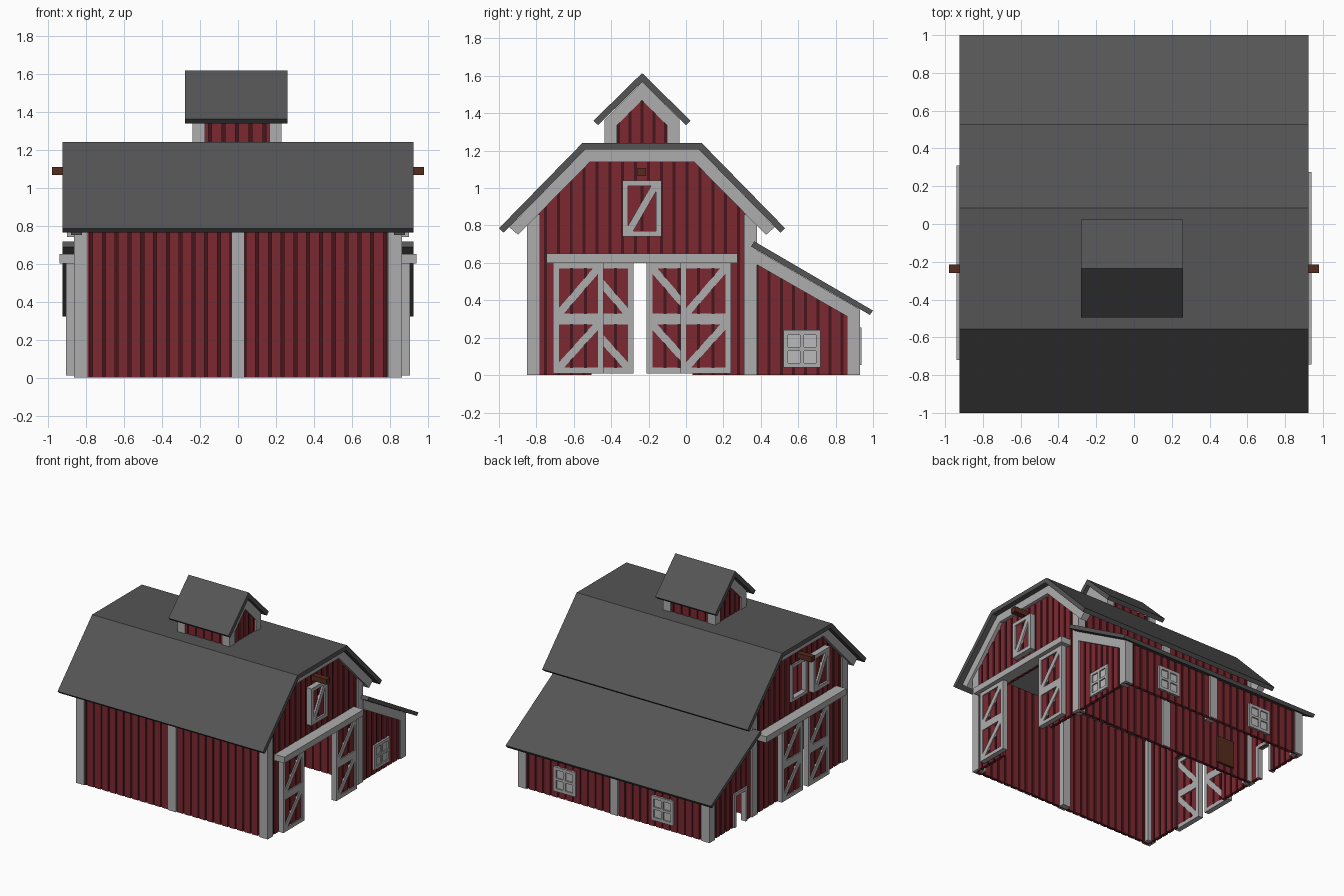
import bpy, bmesh
from mathutils import Vector

if "Cube" in bpy.data.objects:
    bpy.data.objects.remove(bpy.data.objects["Cube"])

def mat(name, c):
    m = bpy.data.materials.new(name)
    m.diffuse_color = (*c, 1)
    m.use_nodes = True
    m.node_tree.nodes["Principled BSDF"].inputs["Base Color"].default_value = m.diffuse_color
    return m

RED = mat("red_board", (0.2, 0.022, 0.03))
DARK = mat("dark_groove", (0.06, 0.008, 0.012))
TRIM = mat("pale_trim", (0.42, 0.42, 0.42))
ROOF = mat("roof_grey", (0.09, 0.09, 0.09))
BROWN = mat("brown_wood", (0.09, 0.025, 0.012))
GLASS = mat("pane", (0.5, 0.5, 0.5))
CY = -0.235          # centre line of the main barn


def prism(bm, poly, c0, c1, axis):
    """Extrude an (a, z) outline along the wall normal axis."""
    def p(a, z, c):
        return (c, a, z) if axis == 'x' else (a, c, z)
    lo = [bm.verts.new(p(a, z, c0)) for a, z in poly]
    hi = [bm.verts.new(p(a, z, c1)) for a, z in poly]
    bm.faces.new(lo)
    bm.faces.new(hi[::-1])
    n = len(poly)
    for i in range(n):
        bm.faces.new((lo[i], hi[i], hi[(i + 1) % n], lo[(i + 1) % n]))


def rect(a0, a1, z0, z1):
    return [(a0, z0), (a1, z0), (a1, z1), (a0, z1)]


def finish(bm, name, m):
    bmesh.ops.recalc_face_normals(bm, faces=bm.faces)
    me = bpy.data.meshes.new(name)
    bm.to_mesh(me)
    bm.free()
    me.materials.append(m)
    ob = bpy.data.objects.new(name, me)
    bpy.context.collection.objects.link(ob)
    return ob


def part(name, m, axis, c0, c1, polys):
    bm = bmesh.new()
    for q in polys:
        prism(bm, q, c0, c1, axis)
    return finish(bm, name, m)


def strips(a, b, z0, top, kinks, holes):
    """Outlines of a board from a to b, cut at roof kinks and around holes."""
    cuts = {a, b} | {k for k in kinks + [e for h in holes for e in h[:2]] if a < k < b}
    cuts = sorted(cuts)
    out = []
    for l, r in zip(cuts, cuts[1:]):
        z = z0
        for h in sorted(holes, key=lambda h: h[2]):
            if h[0] - 1e-6 <= l and r <= h[1] + 1e-6:
                if h[2] > z:
                    out.append(rect(l, r, z, h[2]))
                z = h[3]
        out.append([(l, z), (r, z), (r, top(r)), (l, top(l))])
    return out


def wall(name, axis, c, side, a0, a1, top, z0=0.0, kinks=[], holes=[]):
    """Boards over a dark core; c is the outer face, side the outward sign."""
    n = max(1, round((a1 - a0) / 0.068))
    w = (a1 - a0) / n
    boards = []
    for i in range(n):
        boards += strips(a0 + i * w + 0.008, a0 + (i + 1) * w - 0.008, z0, top, kinks, holes)
    part(name + "_boards", RED, axis, c, c - side * 0.028, boards)
    part(name + "_core", DARK, axis, c - side * 0.008, c - side * 0.02,
         strips(a0, a1, z0, top, kinks, holes))


def box(name, m, x0, x1, y0, y1, z0, z1):
    return part(name, m, 'x', x0, x1, [rect(y0, y1, z0, z1)])


def frame(a0, a1, z0, z1, w):
    return [rect(a0, a0 + w, z0, z1), rect(a1 - w, a1, z0, z1),
            rect(a0 + w, a1 - w, z0, z0 + w), rect(a0 + w, a1 - w, z1 - w, z1)]


def brace(a0, a1, z0, z1, s, w=0.04):
    """Diagonal bar; s=1 rises with a, s=-1 falls."""
    if s < 0:
        a0, a1 = a1, a0
    d = w if a1 > a0 else -w
    return [(a0, z0), (a0 + d * 0.7, z0), (a1, z1 - w * 0.7), (a1, z1),
            (a1 - d * 0.7, z1), (a0, z0 + w * 0.7)]


def window(name, axis, c, side, a, z):
    bars = frame(a - 0.1, a + 0.1, z - 0.1, z + 0.1, 0.025)
    bars += [rect(a - 0.01, a + 0.01, z - 0.08, z + 0.08)]
    bars += [rect(a - 0.08, a - 0.01, z - 0.01, z + 0.01), rect(a + 0.01, a + 0.08, z - 0.01, z + 0.01)]
    part(name + "_frame", TRIM, axis, c - side * 0.03, c + side * 0.015, bars)
    part(name + "_panes", GLASS, axis, c - side * 0.025, c + side * 0.005,
         [rect(a - 0.08, a + 0.08, z - 0.08, z + 0.08)])


# Roofs
part("main_roof", ROOF, 'x', -0.925, 0.925, [[
    (-1.0, 0.785), (-0.555, 1.24), (0.085, 1.24), (0.53, 0.785),
    (0.505, 0.762), (0.07, 1.205), (-0.54, 1.205), (-0.975, 0.762)]])
part("lean_to_roof", ROOF, 'x', -0.925, 0.925, [[
    (0.365, 0.715), (1.0, 0.345), (0.983, 0.322), (0.348, 0.688)]])
part("cupola_roof", ROOF, 'x', -0.28, 0.26, [[
    (CY - 0.26, 1.36), (CY, 1.615), (CY + 0.26, 1.36),
    (CY + 0.235, 1.337), (CY, 1.567), (CY - 0.235, 1.337)]])

# Long walls and the posts on them
wall("front_wall", 'y', -0.842, -1, -0.84, 0.84, lambda a: 0.87)
wall("back_wall", 'y', 0.372, 1, -0.84, 0.84, lambda a: 0.87)
wall("lean_to_back_wall", 'y', 0.922, 1, -0.84, 0.84, lambda a: 0.35)
for name, y0, y1, h in (("front", -0.85, -0.78, 0.86), ("back", 0.31, 0.38, 0.86),
                        ("lean_to", 0.86, 0.93, 0.355)):
    box(name + "_post_left", TRIM, -0.862, -0.79, y0, y1, 0, h)
    box(name + "_post_right", TRIM, 0.79, 0.862, y0, y1, 0, h)
    t = 0.03 if name == "back" else 0.07
    box(name + "_post_middle", TRIM, -0.035, 0.035, *((y0, y0 + t) if name == "front" else (y1 - t, y1)), 0, h)
for i, x in enumerate((-0.44, 0.44)):
    window(f"back_window_{i}", 'y', 0.922, 1, x, 0.155)

# Gable ends
def main_top(y):
    return min(1.2, 0.755 + 1.015 * (y + 0.975), 0.755 + 1.015 * (0.505 - y))

def lean_top(y):
    return 0.68 - 0.575 * (y - 0.345)

for s, side in ((1, "right"), (-1, "left")):
    X = 0.852 * s
    holes = [(-0.505, 0.035, 0.0, 0.6)]
    if s < 0:
        holes.append((-0.34, -0.13, 0.74, 1.04))
    wall(side + "_gable", 'x', X, s, -0.82, 0.35, main_top, kinks=[-0.54, 0.07], holes=holes)
    wall(side + "_lean_to_gable", 'x', X, s, 0.38, 0.9, lean_top,
         holes=[] if s > 0 else [(0.46, 0.59, 0.0, 0.25)])
    part(side + "_gable_trim", TRIM, 'x', 0.82 * s, 0.88 * s, [[
        (-0.945, 0.792), (-0.54, 1.205), (0.07, 1.205), (0.475, 0.792),
        (0.428, 0.75), (0.043, 1.14), (-0.513, 1.14), (-0.898, 0.75)]])
    part(side + "_lean_to_trim", TRIM, 'x', 0.82 * s, 0.864 * s, [[
        (0.38, 0.668), (0.925, 0.354), (0.925, 0.28), (0.86, 0.315), (0.38, 0.59)]])

    # Sliding doors on a rail: open on the right, nearly shut on the left
    for i, y in enumerate((-0.71, -0.03) if s > 0 else (-0.55, -0.21)):
        bars = frame(y, y + 0.27, 0.01, 0.6, 0.03)
        bars += [rect(y + 0.03, y + 0.24, 0.27, 0.33),
                 brace(y + 0.03, y + 0.24, 0.33, 0.57, s),
                 brace(y + 0.03, y + 0.24, 0.04, 0.27, s)]
        part(f"{side}_door_{i}_frame", TRIM, 'x', 0.864 * s, 0.906 * s, bars)
        wall(f"{side}_door_{i}_panel", 'x', 0.898 * s, s, y + 0.02, y + 0.25,
             lambda a: 0.58, z0=0.03)
    r = (-0.745, 0.275) if s > 0 else (-0.72, 0.31)
    box(side + "_door_rail", TRIM, 0.85 * s, 0.94 * s, *r, 0.6, 0.65)

    # Loft door: shut on the right, moved aside on the left
    y = -0.34 if s > 0 else -0.57
    part(side + "_loft_door_frame", TRIM, 'x', 0.854 * s, 0.9 * s,
         frame(y, y + 0.21, 0.74, 1.04, 0.03) + [brace(y + 0.03, y + 0.18, 0.77, 1.01, s)])
    wall(side + "_loft_door_panel", 'x', 0.886 * s, s, y + 0.02, y + 0.19, lambda a: 1.02, z0=0.76)
    box(side + "_hoist_beam", BROWN, 0.78 * s, 0.98 * s, -0.26, -0.215, 1.065, 1.108)

part("left_loft_opening_frame", TRIM, 'x', -0.82, -0.862, frame(-0.34, -0.13, 0.74, 1.04, 0.025))
window("lean_to_window", 'x', 0.852, 1, 0.62, 0.14)
part("small_doorway_frame", TRIM, 'x', -0.82, -0.864,
     [rect(0.44, 0.465, 0, 0.275), rect(0.585, 0.61, 0, 0.275), rect(0.465, 0.585, 0.25, 0.275)])
box("small_inner_door", BROWN, -0.65, -0.49, 0.372, 0.39, 0.05, 0.27)

# Cupola
def cup_top(y):
    return 1.56 - abs(y - CY)

for s, x in ((1, 0.23), (-1, -0.24)):
    wall("cupola_gable", 'x', x - 0.008 * s, s, CY - 0.19, CY + 0.19, cup_top, z0=1.21, kinks=[CY])
    part("cupola_gable_trim", TRIM, 'x', x, x - 0.05 * s, [[
        (CY - 0.2, 1.367), (CY, 1.567), (CY + 0.2, 1.367),
        (CY + 0.2, 1.27), (CY, 1.47), (CY - 0.2, 1.27)]])
    for y0 in (CY - 0.2, CY + 0.135):
        box("cupola_post", TRIM, x, x - 0.065 * s, y0, y0 + 0.065, 1.21, 1.368)
    wall("cupola_side", 'y', CY + 0.192 * s, s, -0.22, 0.21, lambda a: 1.37, z0=1.21)
